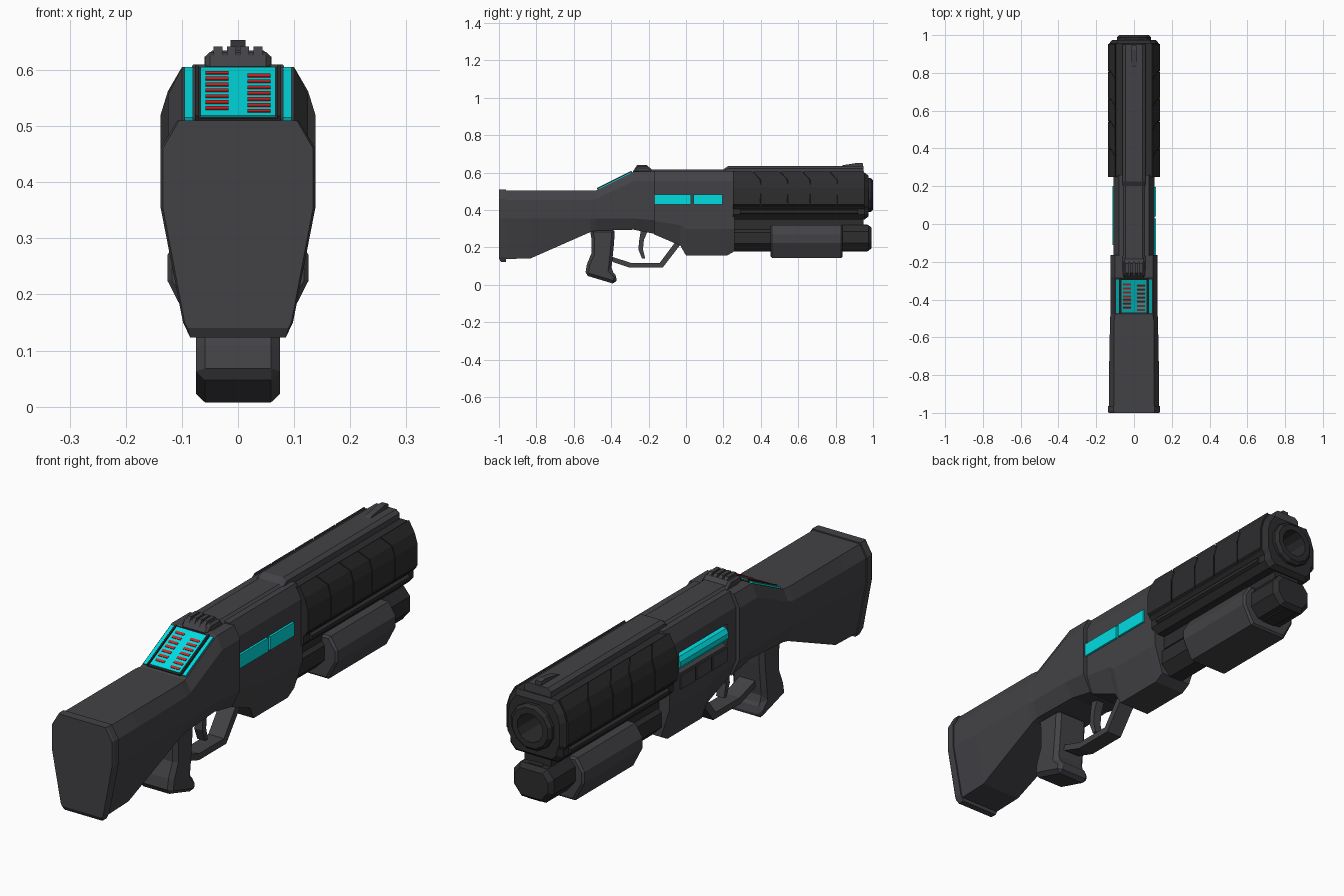
import bpy, bmesh, math
from mathutils import Matrix

if "Cube" in bpy.data.objects:
    bpy.data.objects.remove(bpy.data.objects["Cube"])


def material(name, rgb):
    m = bpy.data.materials.new(name)
    m.diffuse_color = (*rgb, 1)
    m.use_nodes = True
    m.node_tree.nodes["Principled BSDF"].inputs["Base Color"].default_value = m.diffuse_color
    return m


BODY = material("charcoal", (0.055, 0.055, 0.062))
DARK = material("dark_charcoal", (0.026, 0.026, 0.028))
CYAN = material("cyan_glow", (0.0, 0.72, 0.75))
RED = material("red_mark", (0.65, 0.02, 0.02))


def rings_mesh(name, rings, mat=BODY, bevel=0):
    """Closed solid lofted through rings of 3D points."""
    bm = bmesh.new()
    vs = [[bm.verts.new(p) for p in r] for r in rings]
    n = len(rings[0])
    for a, b in zip(vs, vs[1:]):
        for i in range(n):
            bm.faces.new((a[i], a[(i + 1) % n], b[(i + 1) % n], b[i]))
    bm.faces.new(vs[0])
    bm.faces.new(vs[-1][::-1])
    bmesh.ops.recalc_face_normals(bm, faces=bm.faces)
    me = bpy.data.meshes.new(name)
    bm.to_mesh(me)
    bm.free()
    ob = bpy.data.objects.new(name, me)
    bpy.context.collection.objects.link(ob)
    me.materials.append(mat)
    if bevel:
        mod = ob.modifiers.new("bevel", 'BEVEL')
        mod.width, mod.segments, mod.limit_method = bevel, 1, 'ANGLE'
        mod.angle_limit = math.radians(50)
    return ob


def loft(name, stations, mat=BODY, bevel=0):
    """Stations (y, half profile of (x, z)), mirrored across x."""
    return rings_mesh(name, [[(x, y, z) for x, z in h] + [(-x, y, z) for x, z in h[::-1]]
                             for y, h in stations], mat, bevel)


def octo(top, sh, low, bot, xt, xm, xb):
    return [(xt, top), (xm, sh), (xm, low), (xb, bot)]


def side_prism(name, poly, w, mat=BODY, bevel=0, x=0):
    """(y, z) outline given thickness in x."""
    return rings_mesh(name, [[(x + s * w, y, z) for y, z in poly] for s in (-1, 1)], mat, bevel)


def box(name, c, size, mat=BODY, tilt=0):
    sx, sy, sz = (s / 2 for s in size)
    sq = [(-sy, -sz), (sy, -sz), (sy, sz), (-sy, sz)]
    ob = side_prism(name, sq, sx, mat)
    ob.data.transform(Matrix.Translation(c) @ Matrix.Rotation(tilt, 4, 'X'))
    return ob


def rod(name, x, z, r, y0, y1, n, mat=BODY, chamfer=0, sx=1):
    def ring(y, q):
        return [(x + sx * q * math.cos(a), y, z + q * math.sin(a))
                for a in (2 * math.pi * (i + .5) / n for i in range(n))]
    rings = [ring(y0, r), ring(y1 - chamfer, r)]
    if chamfer:
        rings.append(ring(y1, r - chamfer))
    return rings_mesh(name, rings, mat)


def cut(ob, cutter):
    mod = ob.modifiers.new("cut", 'BOOLEAN')
    mod.operation, mod.object, mod.solver = 'DIFFERENCE', cutter, 'EXACT'
    cutter.hide_render = True
    bpy.context.view_layer.objects.active = ob
    bpy.ops.object.modifier_apply(modifier=mod.name)
    

# Stock, butt plate and rear receiver
butt = [(.108, .51), (.138, .46), (.138, .355), (.098, .15), (.085, .123)]
loft("butt_plate", [(-1, [(x * .97, z) for x, z in butt[:4]] + [(.09, .14)]),
                    (-.99, butt), (-.963, butt)])
loft("stock", [(-.963, octo(.505, .455, .355, .138, .105, .133, .09)),
               (-.83, octo(.505, .455, .355, .142, .105, .133, .09)),
               (-.51, octo(.505, .455, .355, .283, .105, .127, .1)),
               (-.48, octo(.505, .46, .355, .29, .1, .125, .1)),
               (-.28, octo(.605, .555, .355, .295, .1, .125, .09)),
               (-.165, octo(.605, .555, .345, .272, .1, .125, .09))])

# Middle receiver with a port on the left
receiver = loft("receiver", [(-.17, octo(.61, .555, .34, .27, .08, .108, .08)),
                             (-.03, octo(.61, .555, .32, .21, .08, .108, .075)),
                             (.0, octo(.61, .555, .3, .157, .08, .108, .07)),
                             (.22, octo(.61, .555, .3, .157, .08, .108, .07)),
                             (.26, octo(.61, .555, .3, .18, .08, .108, .07))])
port = box("port_cutter", (-.11, .045, .465), (.06, .31, .085))
cut(receiver, port)
bpy.data.objects.remove(port)
rod("port_bolt", -.084, .462, .032, -.11, .2, 10, CYAN)
for i in range(3):
    box("port_lower_panel", (-.108, -.06 + i * .103, .385), (.008, .095, .055))

# Glowing panels on the right side
for y0, y1 in ((-.165, .028), (.04, .195)):
    box("side_light", (.106, (y0 + y1) / 2, .457), (.022, y1 - y0, .055), CYAN)

# Sloped display behind the rear sight
TILT = math.atan2(.1, .2)


def on_slope(name, x, t, w, length, lift, mat):
    c, s = math.cos(TILT), math.sin(TILT)
    box(name, (x, -.38 + t * c - lift * s, .555 + t * s + lift * c), (w, length, .008), mat, TILT)


on_slope("display_frame", 0, 0, .15, .206, .001, DARK)
on_slope("display_screen", 0, 0, .134, .192, .004, CYAN)
for s in (-1, 1):
    on_slope("display_strip", s * .0875, 0, .015, .2, .002, CYAN)
    on_slope("display_rim", s * .0735, 0, .006, .206, .006, DARK)
    for i in range(7):
        on_slope("display_bar", s * .037, .072 - i * .0235 - (.011 if s > 0 else 0),
                 .041, .011, .006, RED)

# Barrel shroud, muzzle and bore
shroud = loft("barrel_shroud", [
    (.25, [(.095, .6), (.12, .56), (.132, .52), (.132, .42), (.118, .405), (.118, .375), (.095, .35)]),
    (.955, [(.095, .6), (.12, .56), (.132, .52), (.132, .42), (.118, .405), (.118, .375), (.095, .35)]),
    (.975, [(.08, .585), (.105, .55), (.115, .515), (.115, .43), (.105, .41), (.1, .385), (.08, .365)])],
    DARK)
muzzle = rod("muzzle_ring", 0, .48, .094, .9, 1, 12, DARK, .012)
bore = rod("bore_cutter", 0, .48, .058, .8, 1.1, 12, DARK)
for ob in (shroud, muzzle):
    cut(ob, bore)
bpy.data.objects.remove(bore)

# Overlapping shroud plates and lower side rods
plate = [(.1, .605), (.125, .562), (.138, .52), (.138, .43), (.125, .42), (.09, .585)]
edges = [.25, .40, .545, .665, .81, .957]
for s in (-1, 1):
    for k, (a, b) in enumerate(zip(edges, edges[1:])):
        def ring(y, lean):
            return [(s * x, y - (lean if z > .57 else 0), z) for x, z in plate]
        rings_mesh("shroud_plate", [ring(a, .04 if k else 0),
                                    ring(b - .004, .04 if k < 4 else 0)], DARK)
    rod("shroud_side_rod", s * .118, .39, .013, .29, .92, 6, DARK)

# Top rail and sights
def rail(t):
    return [(.045, t), (.06, t - .012), (.06, .59)]


loft("top_rail", [(-.25, rail(.618)), (.2, rail(.618)), (.225, rail(.635)), (.95, rail(.635))])
side_prism("front_sight", [(.82, .63), (.84, .64), (.92, .653), (.945, .65), (.945, .63)], .013)
side_prism("rear_sight", [(-.29, .6), (-.265, .632), (-.2, .632), (-.165, .6)], .058, BODY, .008)
for x in (-.036, -.012, .012, .036):
    side_prism("rear_sight_ridge", [(-.275, .62), (-.26, .642), (-.21, .642), (-.19, .62)], .008, BODY, 0, x)

# Magazine tube, its end cap, and sliding fore grip
rod("magazine_tube", 0, .25, .078, .22, .97, 8, DARK)
box("tube_bridge", (0, .6, .33), (.12, .7, .07), DARK)
cap = octo(.32, .285, .225, .182, .06, .09, .055)
loft("tube_cap", [(.82, cap), (.975, cap), (.993, octo(.305, .275, .235, .197, .05, .075, .045))], DARK)
loft("fore_grip", [(y, octo(.32 - d, .27, .225, .145 + d, .095 - d, .126 - d, .085 - d))
                   for y, d in ((.452, .008), (.46, 0), (.83, 0), (.838, .008))])

# Pistol grip, trigger and guard
side_prism("pistol_grip", [(-.515, .3), (-.38, .3), (-.385, .22), (-.395, .12), (-.4, .078),
                           (-.367, .045), (-.377, .003), (-.54, .052), (-.53, .11),
                           (-.505, .17), (-.505, .245)], .075, BODY, .016)
side_prism("trigger", [(-.24, .3), (-.2, .3), (-.225, .24), (-.23, .19), (-.218, .14),
                       (-.235, .14), (-.255, .19), (-.25, .24)], .018)
side_prism("trigger_guard", [(-.41, .135), (-.385, .12), (-.3, .092), (-.125, .092), (-.03, .215),
                             (-.06, .225), (-.14, .118), (-.295, .118), (-.38, .145), (-.41, .155)],
           .035)
